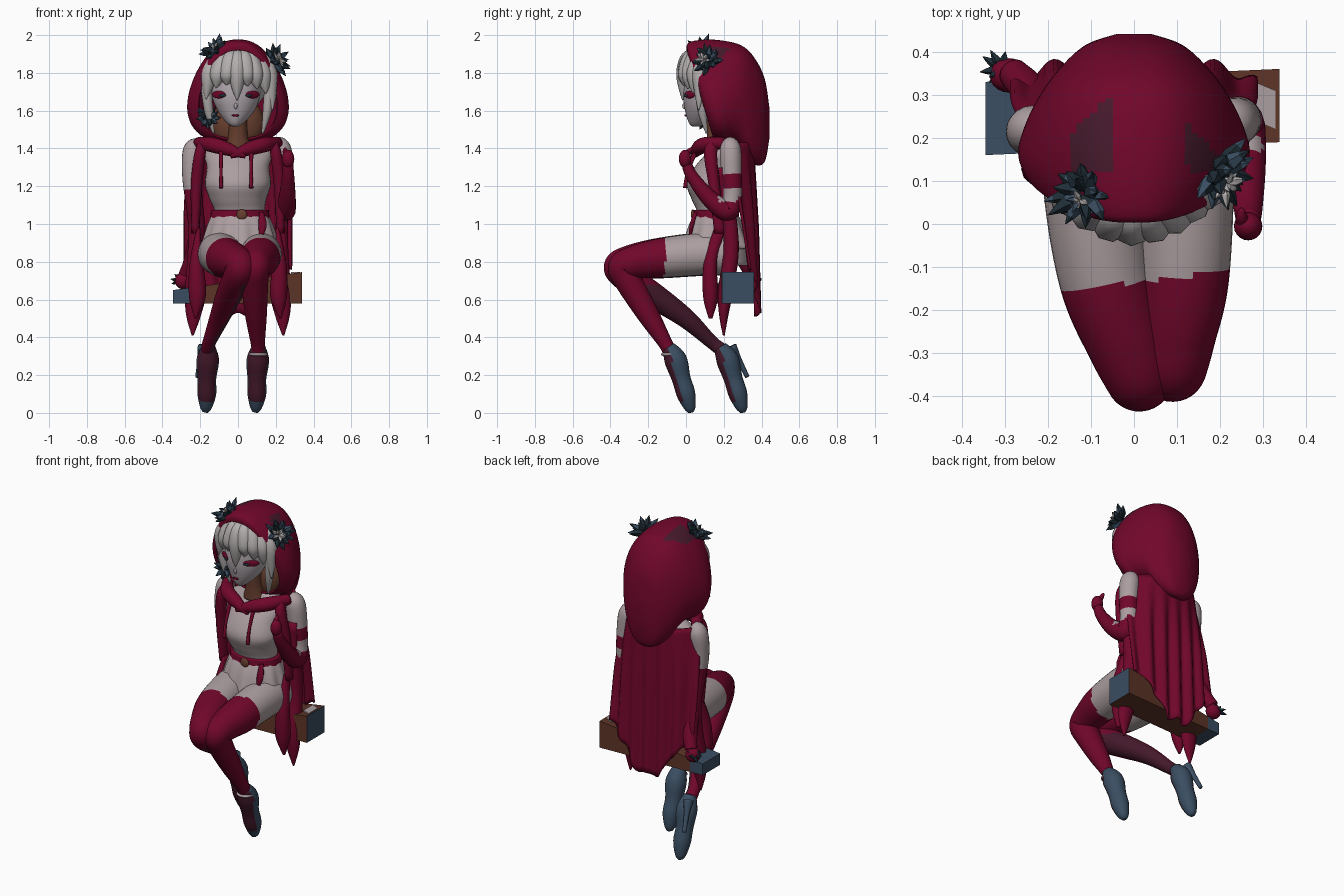
import bpy, bmesh, math, random
from mathutils import Vector, Matrix, Euler

random.seed(4)
cube = bpy.data.objects.get("Cube")
if cube:
    bpy.data.objects.remove(cube)


def material(name, *rgb):
    mat = bpy.data.materials.new(name)
    mat.use_nodes = True
    mat.diffuse_color = (*rgb, 1)
    mat.node_tree.nodes["Principled BSDF"].inputs["Base Color"].default_value = (*rgb, 1)
    return mat


CRIMSON = material("crimson", .165, .002, .024)
PLUM = material("plum", .06, .01, .025)
CLOTH = material("pale cloth", .41, .34, .35)
SKIN = material("pale skin", .42, .37, .40)
HAIR = material("silver hair", .46, .43, .43)
BLUE = material("steel blue", .042, .075, .12)
DARK = material("dark feather", .014, .027, .038)
BROWN = material("brown wood", .11, .035, .02)
TAN = material("tan", .14, .05, .028)


def smooth_rows(rows, steps=5):
    """Catmull-Rom interpolation of rows of numbers."""
    out = []
    last = len(rows) - 1
    for i in range(last):
        a, b, c, d = (rows[min(max(i + k, 0), last)] for k in (-1, 0, 1, 2))
        for s in range(steps):
            t = s / steps
            out.append([q + .5 * t * (r - p + t * (2*p - 5*q + 4*r - w + t * (3*(q - r) + w - p)))
                        for p, q, r, w in zip(a, b, c, d)])
    return out + [list(rows[last])]


def finish(name, bm, mats, rule=None, flat=False, thick=0):
    bmesh.ops.recalc_face_normals(bm, faces=bm.faces)
    for f in bm.faces:
        f.smooth = not flat
        if rule:
            f.material_index = int(rule(f.calc_center_median(), f.normal))
    mesh = bpy.data.meshes.new(name)
    bm.to_mesh(mesh)
    bm.free()
    for m in mats:
        mesh.materials.append(m)
    ob = bpy.data.objects.new(name, mesh)
    bpy.context.collection.objects.link(ob)
    if thick:
        mod = ob.modifiers.new("thickness", "SOLIDIFY")
        mod.thickness, mod.offset = thick, 0


def skin(name, strips, mats, rule=None, wrap=True, caps=(True, True), **kw):
    """Bridge each strip of rings into one surface."""
    bm = bmesh.new()
    for rings in strips:
        vs = [[bm.verts.new(p) for p in ring] for ring in rings]
        n = len(vs[0])
        for a, b in zip(vs, vs[1:]):
            for i in range(n if wrap else n - 1):
                j = (i + 1) % n
                bm.faces.new((a[i], a[j], b[j], b[i]))
        for cap, ring in zip(caps, (vs[0], vs[-1])):
            if cap and wrap:
                bm.faces.new(ring)
    finish(name, bm, mats, rule, **kw)


def tube(points, seg=20, steps=5):
    """Rings along a path of (x, y, z, radius)."""
    rows = smooth_rows(points, steps)
    pos = [Vector(r[:3]) for r in rows]
    rings, quat = [], None
    for i, row in enumerate(rows):
        d = (pos[min(i + 1, len(pos) - 1)] - pos[max(i - 1, 0)]).normalized()
        quat = (old.rotation_difference(d) @ quat) if quat else d.to_track_quat('Z', 'Y')
        old = d
        rings.append([pos[i] + quat @ Vector((math.cos(a), math.sin(a), 0)) * max(row[3], .001)
                      for a in (math.tau * k / seg for k in range(seg))])
    return rings


def levels(rows, seg=32, ripple=lambda a, t: 1):
    """Horizontal ellipse rings from (z, x, y, half width, half depth)."""
    rows = smooth_rows(rows)
    return [[(x + w * math.cos(a) * ripple(a, i / len(rows)),
              y + d * math.sin(a) * ripple(a, i / len(rows)), z)
             for a in (math.tau * k / seg for k in range(seg))]
            for i, (z, x, y, w, d) in enumerate(rows)]


def ball(name, loc, size, mat, turn=0):
    bm = bmesh.new()
    bmesh.ops.create_uvsphere(bm, u_segments=20, v_segments=12, radius=1,
                              matrix=Matrix.LocRotScale(Vector(loc), Euler((0, 0, turn)), Vector(size)))
    finish(name, bm, [mat])


# Hood: rings from the face opening to the back, given as y, top, bottom, half width, lean, taper
hood = []
for y, top, low, w, lean, taper in smooth_rows([
        (.08, 1.92, 1.45, .2, -.3, .25), (.095, 1.955, 1.44, .232, -.3, .32),
        (.15, 1.97, 1.43, .252, -.2, .28), (.22, 1.965, 1.43, .242, -.1, .2),
        (.29, 1.94, 1.4, .215, 0, .12), (.355, 1.88, 1.325, .17, 0, .05),
        (.41, 1.77, 1.33, .11, 0, 0), (.435, 1.62, 1.45, .04, 0, 0)], 8):
    ring = []
    for k in range(72):
        c, s = math.cos(math.tau * k / 72), math.sin(math.tau * k / 72)
        h = (top - low) / 2 * s
        ring.append((w * (1 - taper * s) * math.copysign(abs(c) ** .8, c), y + lean * h, (top + low) / 2 + h))
    hood.append(ring)
skin("hood", [hood], [CRIMSON, PLUM],
     lambda c, n: c.z > 1.75 and .12 < c.y < .29 - abs(abs(c.x) - .06) and (-.14 < c.x < -.04 or .12 < c.x < .19),
     caps=(False, True), thick=.012)

# Cape: pleated sheet hanging down the back, longest in the middle behind the seat
cape = []
for j in range(25):
    v = j / 24
    row = []
    for i in range(65):
        u = i / 32 - 1
        low = .51 + .23 * min(1, abs(u) * 1.35) ** 2 + .02 * math.cos(u * 13)
        fold = .014 * math.cos(u * 19) * min(1, v * 2)
        row.append((u * (.245 + .04 * math.sin(min(1, v * 1.6) * math.pi / 2)),
                    .355 + .025 * v + fold - .14 * abs(u) ** 3 * (1 - .6 * v), 1.43 + (low - 1.43) * v))
    cape.append(row)
skin("cape", [cape], [CRIMSON], wrap=False, thick=.01)

# Cape tails beside the seat, front edges, belt tie and crossed collar
tails = [levels([(1.06, .125, .05, .012, .012), (.99, .13, .03, .022, .012), (.92, .12, .02, .004, .006)], 10)]
for s in (-1, 1):
    tails += [levels(rows, 12) for rows in (
        [(.98, s * .21, .18, .01, .03), (.8, s * .22, .13, .035, .035),
         (.62, s * .215, .13, .045, .04), (.5, s * .225, .13, .005, .01)],
        [(1.3, s * .24, .2, .03, .03), (.9, s * .23, .24, .035, .04),
         (.65, s * .225, .21, .055, .04), (.52, s * .235, .2, .04, .025), (.41, s * .24, .2, .005, .005)],
        [(1.45, s * .18, .16, .02, .03), (1.38, s * .2, .13, .03, .035),
         (1.2, s * .22, .15, .03, .03), (.95, s * .225, .18, .02, .03)])]
skin("cape_tails", tails, [CRIMSON])
skin("collar", [tube([(s * .21, .2, 1.43, .03), (s * .14, .1, 1.42, .04),
                      (s * .05, .06, 1.395, .035), (-s * .04, .04, 1.36, .014)]) for s in (-1, 1)], [CRIMSON])
skin("collar_cords", [tube([(x, .05, 1.38, .012), (x, .01, 1.28, .009), (x, -.005, 1.19, .011)], 8)
                      for x in (-.09, .07)], [CRIMSON])

# Torso, shirt hem and belt
skin("torso", [levels([(.78, 0, .22, .16, .12), (.9, 0, .19, .18, .14), (1.05, .01, .16, .135, .1),
                       (1.13, 0, .15, .15, .12), (1.21, 0, .14, .175, .135), (1.3, 0, .16, .165, .115),
                       (1.39, 0, .2, .18, .08), (1.44, 0, .2, .1, .06)])], [CLOTH])
skin("shirt_hem", [levels([(1.06, .01, .16, .14, .105), (.99, .01, .16, .17, .14), (.87, .01, .165, .205, .18)],
                          72, lambda a, t: 1 + .05 * t * math.cos(a * 13))],
     [CLOTH], caps=(False, False), thick=.008)
skin("belt", [levels([(1.025, .01, .16, .158, .122), (1.075, .01, .16, .153, .118)])], [CRIMSON])
ball("belt_buckle", (.02, .036, 1.05), (.028, .01, .028), TAN)

# Neck, back hair and head
skin("neck", [levels([(1.4, 0, .17, .07, .06), (1.48, 0, .16, .05, .05), (1.6, 0, .15, .05, .05)])], [TAN])
ball("back_hair", (0, .23, 1.53), (.14, .08, .15), TAN)
skin("face", [levels([(1.515, -.015, .05, .012, .015), (1.535, -.015, .065, .045, .05),
                      (1.6, -.01, .09, .098, .095), (1.68, -.01, .1, .128, .115),
                      (1.78, 0, .12, .13, .12), (1.88, 0, .14, .09, .08)])], [SKIN])
ball("nose", (-.012, -.006, 1.625), (.009, .014, .018), SKIN)
ball("lips", (-.014, -.002, 1.575), (.02, .006, .006), CRIMSON)
for s, side in ((-1, "right"), (1, "left")):
    ball(side + "_eye_shadow", (s * .09 - .012, .019, 1.685), (.045, .009, .02), CRIMSON, s * .65)
    ball(side + "_eye", (s * .07 - .012, -.001, 1.68), (.02, .008, .008), DARK, s * .5)

# Hair cap, swept fringe and side locks
ball("hair_cap", (0, .17, 1.76), (.16, .15, .17), HAIR)
locks = []
for x, tip in ((-.165, 1.66), (-.115, 1.72), (-.06, 1.735), (-.005, 1.655),
               (.05, 1.73), (.1, 1.715), (.145, 1.69), (.18, 1.6)):
    back = 2.6 * x * x
    locks.append(tube([(x * .2, .06, 1.905, .02), (x * .6, .02 + back, 1.875, .048),
                       (x * .9, -.006 + back, 1.8, .046), (x * .98, -.012 + back, (tip + 1.78) / 2, .028),
                       (x * 1.02, -.018 + back, tip, .002)], 8))
for s in (-1, 1):
    locks.append(tube([(s * .13, .08, 1.85, .03), (s * .165, .075, 1.74, .03),
                       (s * .155, .085, 1.6, .024), (s * .13, .11, 1.48, .006)], 10))
skin("hair_locks", locks, [HAIR])

# Arms: bare upper parts with crimson sleeves
skin("left_arm", [tube([(.19, .23, 1.43, .03), (.225, .235, 1.4, .055), (.24, .24, 1.28, .055),
                        (.245, .245, 1.14, .05), (.25, .22, 1.07, .055), (.26, .13, 1.13, .046),
                        (.265, .04, 1.24, .034), (.265, .005, 1.31, .028)], steps=8)], [CLOTH, CRIMSON],
     lambda c, n: not (c.y > .17 and (c.z > 1.26 or 1.12 < c.z < 1.19)))
ball("left_hand", (.265, -.005, 1.345), (.033, .033, .048), CRIMSON)
skin("left_thumb", [tube([(.26, -.01, 1.34, .018), (.25, .015, 1.385, .014), (.25, .035, 1.4, .006)], 10)], [CRIMSON])
skin("right_arm", [tube([(-.2, .22, 1.42, .03), (-.235, .22, 1.39, .055), (-.245, .21, 1.25, .05),
                         (-.228, .22, 1.08, .045), (-.218, .25, .95, .045), (-.245, .31, .81, .042),
                         (-.28, .35, .73, .035)], steps=8)], [CLOTH, CRIMSON], lambda c, n: c.z < 1.19)
ball("right_hand", (-.29, .345, .7), (.045, .04, .045), CRIMSON)

# Legs: bare thighs above stockings, folded back at the knees
top_edge = lambda c: c.y < -.135 + .12 * c.x or c.z < .7
skin("right_leg", [tube([(-.1, .24, .84, .11), (-.095, .08, .84, .115), (-.065, -.13, .82, .108),
                         (-.015, -.28, .8, .093), (.012, -.355, .775, .08), (-.005, -.32, .72, .075),
                         (-.05, -.17, .62, .068), (-.1, .0, .5, .052), (-.15, .13, .38, .036),
                         (-.16, .18, .34, .036)], 32, 12)], [CLOTH, CRIMSON, PLUM],
     lambda c, n: 2 if c.z < .68 and n.x > .3 else top_edge(c))
skin("left_leg", [tube([(.12, .24, .84, .11), (.12, .08, .84, .112), (.115, -.13, .82, .105),
                        (.1, -.26, .8, .09), (.09, -.335, .77, .078), (.088, -.3, .69, .072),
                        (.095, -.2, .52, .058), (.105, -.11, .37, .038), (.11, -.08, .31, .036)], 32, 12)],
     [CLOTH, CRIMSON], lambda c, n: top_edge(c))

# Pointed shoes with dark fronts, blue toes, a pale cuff and the slim heel
for name, x, y in (("right_shoe", -.165, .275), ("left_shoe", .1, 0)):
    skin(name, [tube([(x + .01, y - .095, .35, .036), (x + .005, y - .055, .28, .06), (x, y - .025, .18, .05),
                      (x, y, .1, .05), (x - .005, y + .02, .03, .032), (x - .01, y + .025, .004, .015)])],
         [BLUE, PLUM], lambda c, n: n.y < -.35 and c.z > .06)
ball("left_shoe_cuff", (.108, -.083, .31), (.05, .05, .014), CLOTH)
skin("right_heel", [tube([(-.185, .24, .35, .03), (-.2, .28, .28, .016), (-.215, .325, .19, .012)], 10)], [BLUE])

# Wooden swing seat with capped ends and a pale plate
seat = []
for x in (-.345, -.26, .27, .338):
    t = (x + .345) / .683
    y, top = .16 + .03 * t, .65 + .095 * t
    seat.append([(x, y, .58), (x, y + .17, .58), (x, y + .17, top), (x, y, top)])
skin("swing_seat", [seat], [BROWN, BLUE], lambda c, n: abs(n.x) > .7 or c.x < -.27, flat=True)
skin("seat_plate", [[[(x, y, z) for x, y in ((.28, .33), (.328, .31), (.328, .22), (.28, .24))]
                     for z in (.738, .747)]], [CLOTH], flat=True)


# Feather flowers on the hood and by the hand
def flower(name, centre, facing, length, count, mats):
    turn = Vector(facing).to_track_quat('Z', 'Y')
    petals = []
    for i in range(count):
        a = i * 2.4
        lift = .2 + .9 * i / count
        d = turn @ Vector((math.cos(a), math.sin(a), lift)).normalized()
        size = length * random.uniform(.75, 1.1)
        petals.append(tube([(*(Vector(centre) + d * size * k), r * length)
                            for k, r in ((0, .06), (.5, .2), (1, .005))], 5, 2))
    skin(name, petals, mats, lambda c, n: int(abs(c.x * 97 + c.z * 61)) % 7 // 5, flat=True)


flower("right_flower", (-.11, .08, 1.91), (-.5, -.4, .75), .1, 16, [DARK, BLUE])
flower("left_flower", (.19, .12, 1.86), (.75, -.45, .4), .1, 16, [DARK, BLUE])
flower("left_flower_centre", (.21, .095, 1.865), (.75, -.45, .4), .055, 7, [HAIR, BLUE])
flower("right_flower_centre", (-.125, .055, 1.93), (-.4, -.5, .75), .04, 5, [HAIR, BLUE])
flower("hand_feathers", (-.305, .36, .7), (-.4, .3, .6), .055, 9, [DARK, DARK])
flower("neck_feathers", (-.16, .11, 1.56), (-.1, -.9, .2), .085, 11, [DARK, BLUE])
